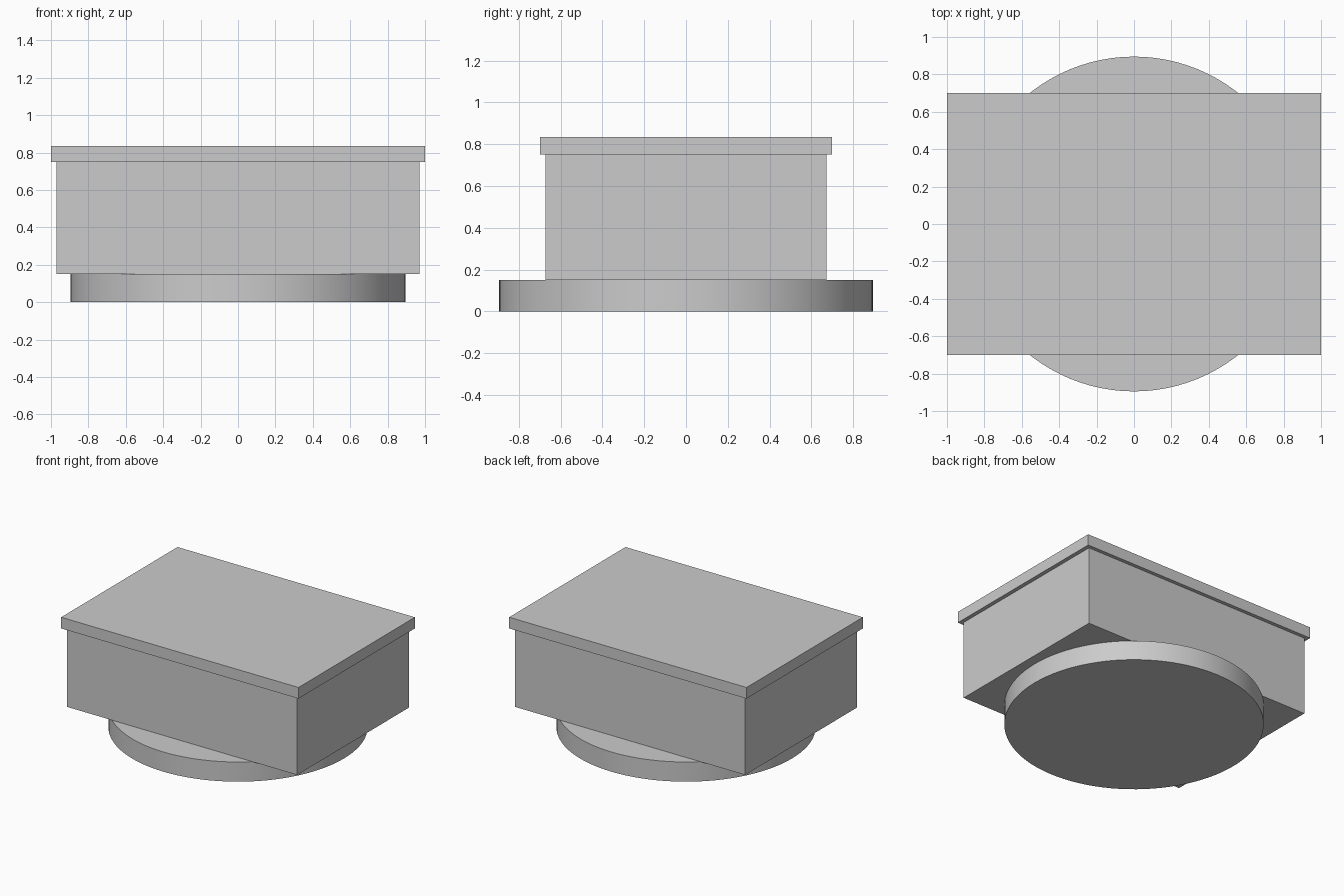
import bpy

cube = bpy.data.objects.get("Cube")
if cube:
    bpy.data.objects.remove(cube, do_unlink=True)

# Single plain grey for every part
grey = bpy.data.materials.new("plain_grey")
grey.use_nodes = True
colour = (0.6, 0.6, 0.6, 1.0)
grey.diffuse_color = colour
grey.node_tree.nodes["Principled BSDF"].inputs["Base Color"].default_value = colour


def add_box(name, width, depth, bottom, top):
    """Centred box spanning bottom to top."""
    bpy.ops.mesh.primitive_cube_add(size=1, location=(0, 0, (bottom + top) / 2))
    box = bpy.context.object
    box.name = name
    box.scale = (width, depth, top - bottom)
    bpy.ops.object.transform_apply(location=False, rotation=False, scale=True)
    box.data.materials.append(grey)
    return box


# Round base disc
base_top = 0.15
bpy.ops.mesh.primitive_cylinder_add(
    vertices=96, radius=0.895, depth=base_top, location=(0, 0, base_top / 2))
base = bpy.context.object
base.name = "round_base"
base.data.materials.append(grey)
bpy.ops.object.shade_smooth_by_angle()

# Rectangular body and its slightly overhanging lid
body_top = 0.75
add_box("body", 1.94, 1.345, base_top, body_top)
add_box("lid", 2.0, 1.4, body_top, 0.835)
